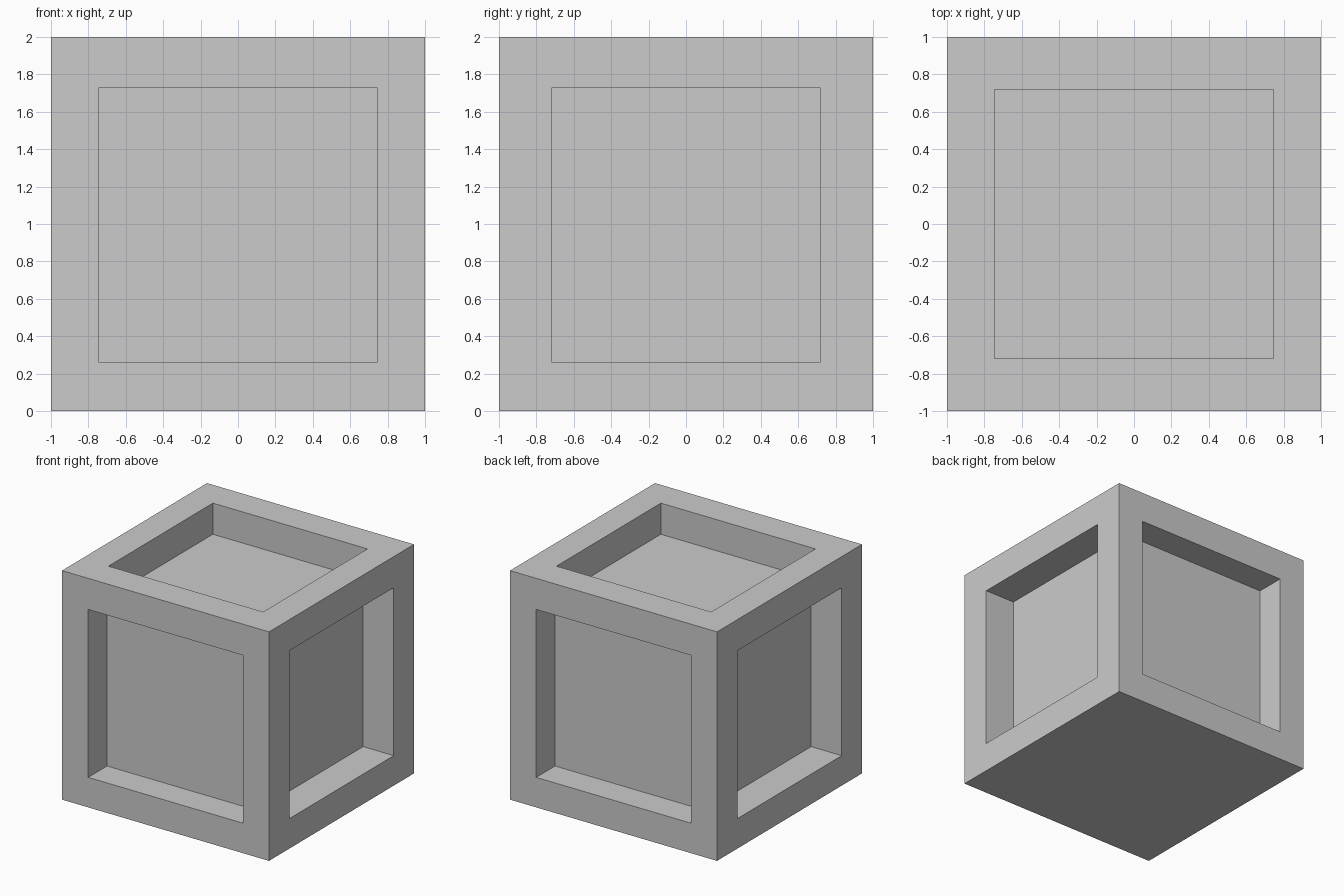
import bpy
import bmesh
from mathutils import Vector

default = bpy.data.objects.get("Cube")
if default:
    bpy.data.objects.remove(default, do_unlink=True)

# Plain grey surface
grey = bpy.data.materials.new("plain_grey")
grey.use_nodes = True
colour = (0.6, 0.6, 0.6, 1)
grey.diffuse_color = colour
grey.node_tree.nodes["Principled BSDF"].inputs["Base Color"].default_value = colour

OPENING = Vector((0.747, 0.72, 0.733))   # half size of the panel openings
DEPTH = Vector((0.295, 0.26, 0.272))     # panel recess along each axis
SINK = 0.005                             # openings sit slightly low on the sides


def recess_panel(bm, face):
    """Inset a face to the opening size, then push it in as a sunken panel."""
    normal = face.normal.copy()
    axis = max(range(3), key=lambda i: abs(normal[i]))
    bmesh.ops.inset_individual(bm, faces=[face], thickness=0.25)
    for vert in face.verts:
        for i in range(3):
            if i != axis:
                vert.co[i] = OPENING[i] if vert.co[i] > 0 else -OPENING[i]
        if axis != 2:
            vert.co.z -= SINK
    floor = bmesh.ops.extrude_discrete_faces(bm, faces=[face])["faces"][0]
    bmesh.ops.translate(bm, verts=floor.verts, vec=-normal * DEPTH[axis])


# Crate body: solid underside, sunken panels on the top and four sides
bm = bmesh.new()
bmesh.ops.create_cube(bm, size=2)
bm.normal_update()
for panel in [f for f in bm.faces if f.normal.z > -0.5]:
    recess_panel(bm, panel)
bmesh.ops.translate(bm, verts=bm.verts, vec=(0, 0, 1))
bmesh.ops.recalc_face_normals(bm, faces=bm.faces)

mesh = bpy.data.meshes.new("crate_body")
bm.to_mesh(mesh)
bm.free()
mesh.materials.append(grey)
crate = bpy.data.objects.new("crate_body", mesh)
bpy.context.collection.objects.link(crate)
